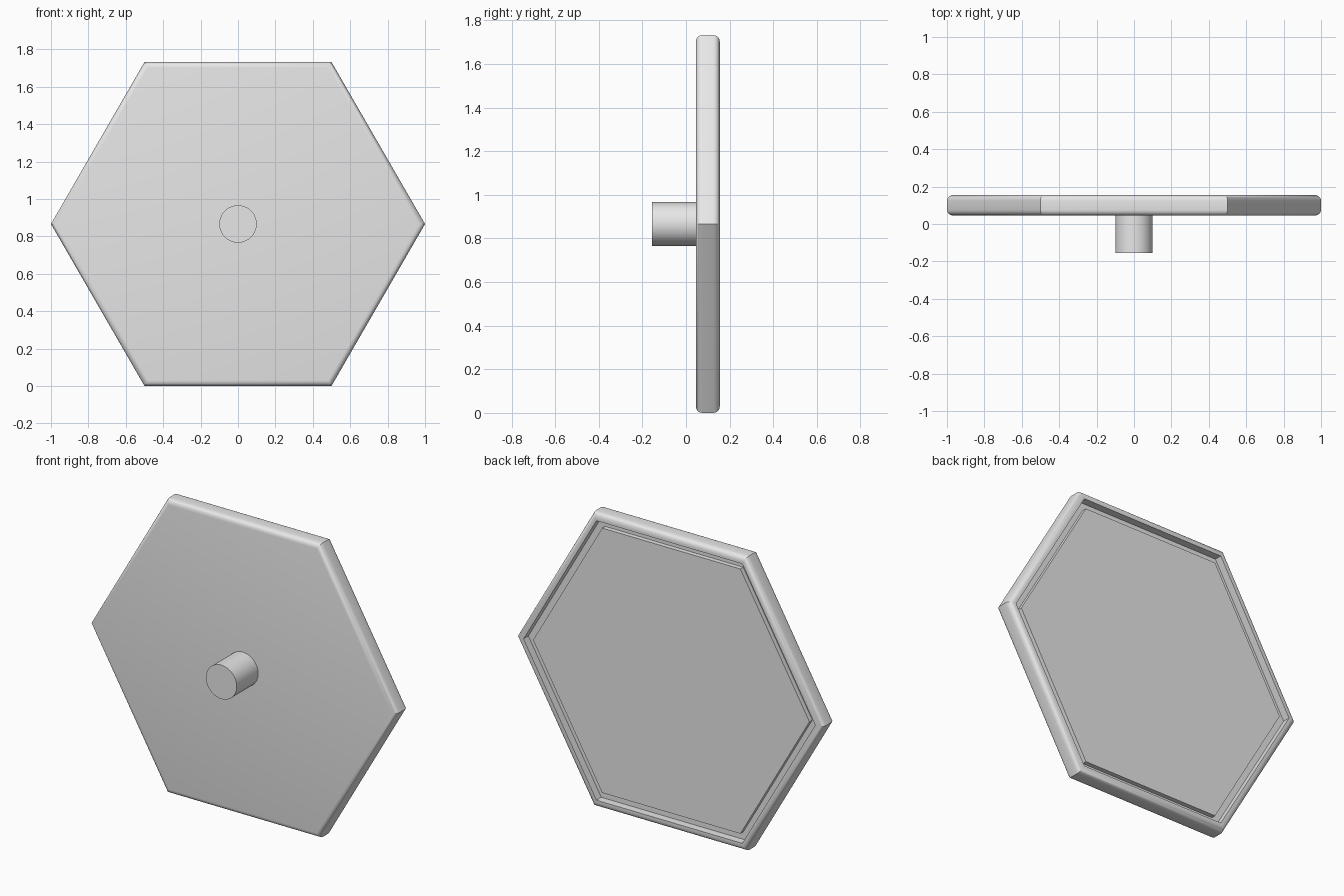
import bpy, bmesh, math

cube = bpy.data.objects.get("Cube")
if cube:
    bpy.data.objects.remove(cube, do_unlink=True)

grey = bpy.data.materials.new("light grey")
grey.use_nodes = True
grey.diffuse_color = (0.8, 0.8, 0.8, 1)
grey.node_tree.nodes["Principled BSDF"].inputs["Base Color"].default_value = (0.8, 0.8, 0.8, 1)

MID_Z = math.sqrt(3) / 2


def turned(name, profile, sides, smooth_angle):
    """Sweep (radius, y) points around the y axis and cap both ends."""
    bm = bmesh.new()
    rings = []
    for r, y in profile:
        angles = [2 * math.pi * i / sides for i in range(sides)]
        rings.append([bm.verts.new((r * math.cos(a), y, MID_Z + r * math.sin(a))) for a in angles])
    for a, b in zip(rings, rings[1:]):
        for i in range(sides):
            j = (i + 1) % sides
            bm.faces.new((a[i], a[j], b[j], b[i]))
    bm.faces.new(rings[0])
    bm.faces.new(rings[-1])
    bmesh.ops.recalc_face_normals(bm, faces=bm.faces)
    mesh = bpy.data.meshes.new(name)
    bm.to_mesh(mesh)
    bm.free()
    mesh.materials.append(grey)
    obj = bpy.data.objects.new(name, mesh)
    bpy.context.collection.objects.link(obj)
    bpy.ops.object.select_all(action='DESELECT')
    obj.select_set(True)
    bpy.context.view_layer.objects.active = obj
    bpy.ops.object.shade_smooth_by_angle(angle=math.radians(smooth_angle))
    return obj


# Hexagonal plate: rounded outer edge, back recess and raised centre panel
FRONT, BACK, ROUND, STEPS = 0.045, 0.155, 0.03, 5
arc = [math.pi / 2 * i / STEPS for i in range(STEPS + 1)]
inset = [(1 - ROUND * (1 - math.sin(t)) / MID_Z, ROUND * (1 - math.cos(t))) for t in arc]
outer = [(r, FRONT + d) for r, d in inset] + [(r, BACK - d) for r, d in reversed(inset)]
FLOOR, PANEL = 0.11, 0.137
back = [(0.95, BACK), (0.95, FLOOR), (0.9, FLOOR), (0.9, PANEL)]
turned("hexagonal_plate", outer + back, 6, 30)

# Round mounting peg on the front
turned("mounting_peg", [(0.1, -0.155), (0.1, FRONT + 0.01)], 48, 30)
